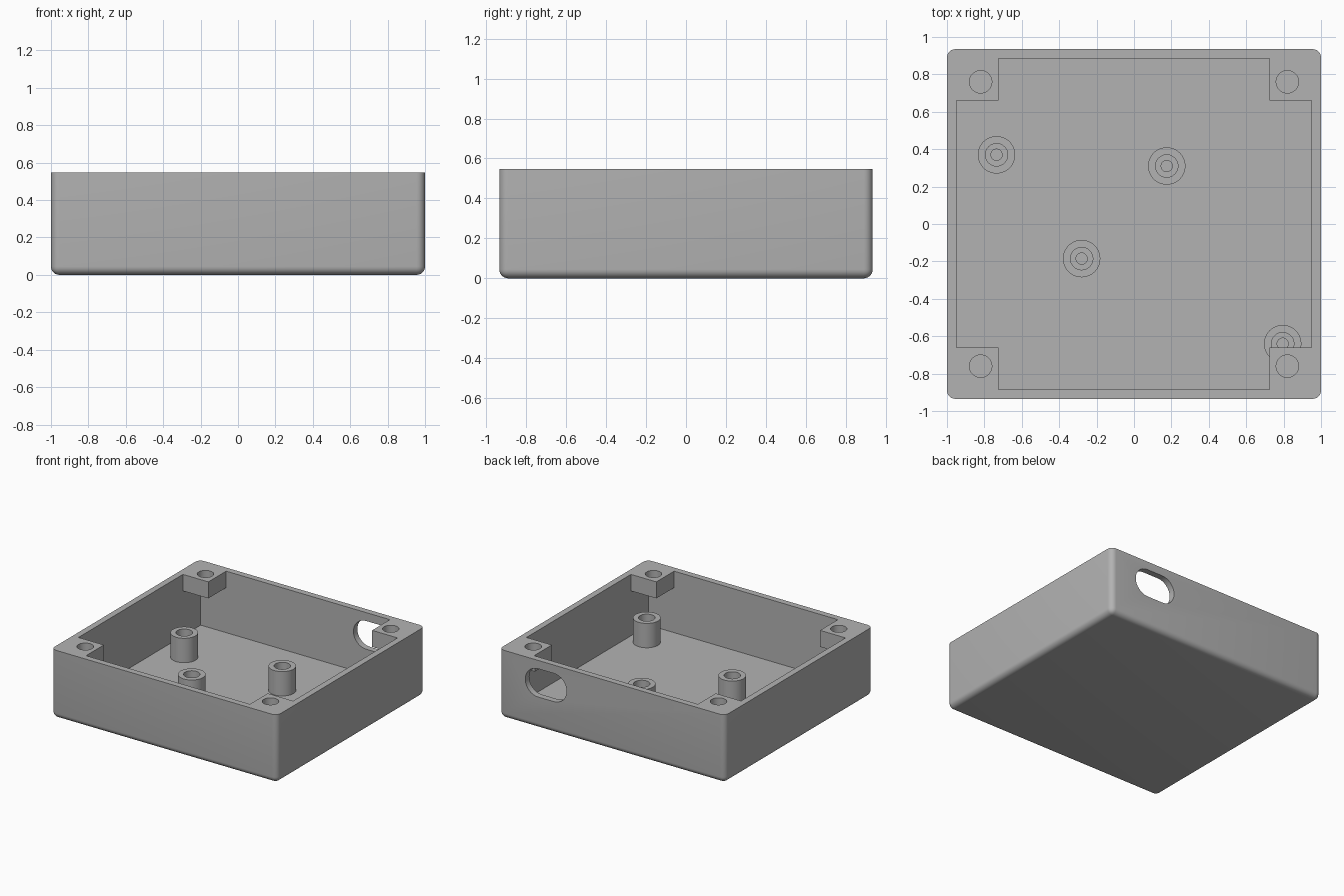
import bpy, bmesh, math
from mathutils import Matrix, Vector

cube = bpy.data.objects.get("Cube")
if cube:
    bpy.data.objects.remove(cube, do_unlink=True)

HX, HY, TOP = 1.0, 0.935, 0.547      # outer half sizes and height
WALL, FLOOR = 0.05, 0.055
BLOCK_X, BLOCK_Y, BLOCK_Z = 0.725, 0.66, 0.415   # corner block limits
IX, IY = HX - WALL, HY - WALL

grey = bpy.data.materials.new("plastic_grey")
grey.use_nodes = True
grey.diffuse_color = (0.45, 0.45, 0.45, 1)
grey.node_tree.nodes["Principled BSDF"].inputs["Base Color"].default_value = (0.45, 0.45, 0.45, 1)


def finish(name, bm):
    bmesh.ops.recalc_face_normals(bm, faces=bm.faces)
    mesh = bpy.data.meshes.new(name)
    bm.to_mesh(mesh)
    bm.free()
    mesh.materials.append(grey)
    obj = bpy.data.objects.new(name, mesh)
    bpy.context.collection.objects.link(obj)
    return obj


def prism(name, outline, start, depth):
    """Extrude an outline of 3D points along a vector."""
    bm = bmesh.new()
    face = bm.faces.new([bm.verts.new(Vector(p) + Vector(start)) for p in outline])
    out = bmesh.ops.extrude_face_region(bm, geom=[face])
    verts = [v for v in out["geom"] if isinstance(v, bmesh.types.BMVert)]
    bmesh.ops.translate(bm, verts=verts, vec=depth)
    return finish(name, bm)


def select_only(obj):
    bpy.ops.object.select_all(action='DESELECT')
    obj.select_set(True)
    bpy.context.view_layer.objects.active = obj


def cut(target, cutter):
    mod = target.modifiers.new("cut", 'BOOLEAN')
    mod.operation, mod.solver, mod.object = 'DIFFERENCE', 'EXACT', cutter
    select_only(target)
    bpy.ops.object.modifier_apply(modifier=mod.name)
    bpy.data.objects.remove(cutter, do_unlink=True)


def smooth(obj):
    select_only(obj)
    bpy.ops.object.shade_smooth_by_angle(angle=math.radians(30))


# Outer body, rounded everywhere except round the open top
bm = bmesh.new()
bmesh.ops.create_cube(bm, size=1, matrix=Matrix.Translation((0, 0, TOP / 2))
                      @ Matrix.Diagonal((2 * HX, 2 * HY, TOP, 1)))
edges = [e for e in bm.edges if min(v.co.z for v in e.verts) < TOP / 2]
bmesh.ops.bevel(bm, geom=edges, offset=0.045, segments=6, profile=0.5, affect='EDGES')
body = finish("case_body", bm)

# Lower cavity, reaching under the corner blocks
rect = [(-IX, -IY, 0), (IX, -IY, 0), (IX, IY, 0), (-IX, IY, 0)]
cut(body, prism("cavity_cutter", rect, (0, 0, FLOOR), (0, 0, BLOCK_Z - FLOOR)))

# Upper opening, a cross that leaves the four blocks
quarter = [(IX, BLOCK_Y), (BLOCK_X, BLOCK_Y), (BLOCK_X, IY)]
cross = []
for sx, sy in ((1, 1), (-1, 1), (-1, -1), (1, -1)):
    pts = quarter if sx * sy > 0 else quarter[::-1]
    cross += [(sx * x, sy * y, 0) for x, y in pts]
cut(body, prism("opening_cutter", cross, (0, 0, BLOCK_Z - 0.1), (0, 0, 0.4)))

# Blind screw holes in the corner blocks
circle = [(0.06 * math.cos(a), 0.06 * math.sin(a), 0)
          for a in (math.tau * i / 40 for i in range(40))]
for sx in (-1, 1):
    for sy in (-1, 1):
        cut(body, prism("hole_cutter", circle, (sx * 0.82, sy * 0.76, TOP - 0.1), (0, 0, 0.2)))

# Cable slot with round ends through the back wall
R, HALF = 0.113, 0.07
slot = []
for side, first in ((1, -math.pi / 2), (-1, math.pi / 2)):
    for i in range(17):
        a = first + math.pi * i / 16
        slot.append((side * HALF + R * math.cos(a), 0, R * math.sin(a)))
cut(body, prism("slot_cutter", slot, (0.585, 0.875, 0.367), (0, 0.2, 0)))
smooth(body)

# Stepped standoffs on the floor, turned from one profile
profile = [(0.1, FLOOR - 0.01), (0.1, 0.25), (0.06, 0.25), (0.06, 0.13),
           (0.03, 0.13), (0.03, 0.07), (0, 0.07)]
places = [(-0.735, 0.37), (0.175, 0.31), (-0.28, -0.185), (0.795, -0.64)]
for n, (x, y) in enumerate(places, 1):
    bm = bmesh.new()
    verts = [bm.verts.new((r, 0, z)) for r, z in profile]
    line = [bm.edges.new(pair) for pair in zip(verts, verts[1:])]
    bmesh.ops.spin(bm, geom=verts + line, cent=(0, 0, 0), axis=(0, 0, 1),
                   angle=math.tau, steps=40)
    bmesh.ops.remove_doubles(bm, verts=bm.verts, dist=0.0005)
    # close the foot, so that the normals face outward
    bmesh.ops.holes_fill(bm, edges=[e for e in bm.edges if e.is_boundary], sides=0)
    post = finish(f"standoff_{n}", bm)
    post.location = (x, y, 0)
    smooth(post)
